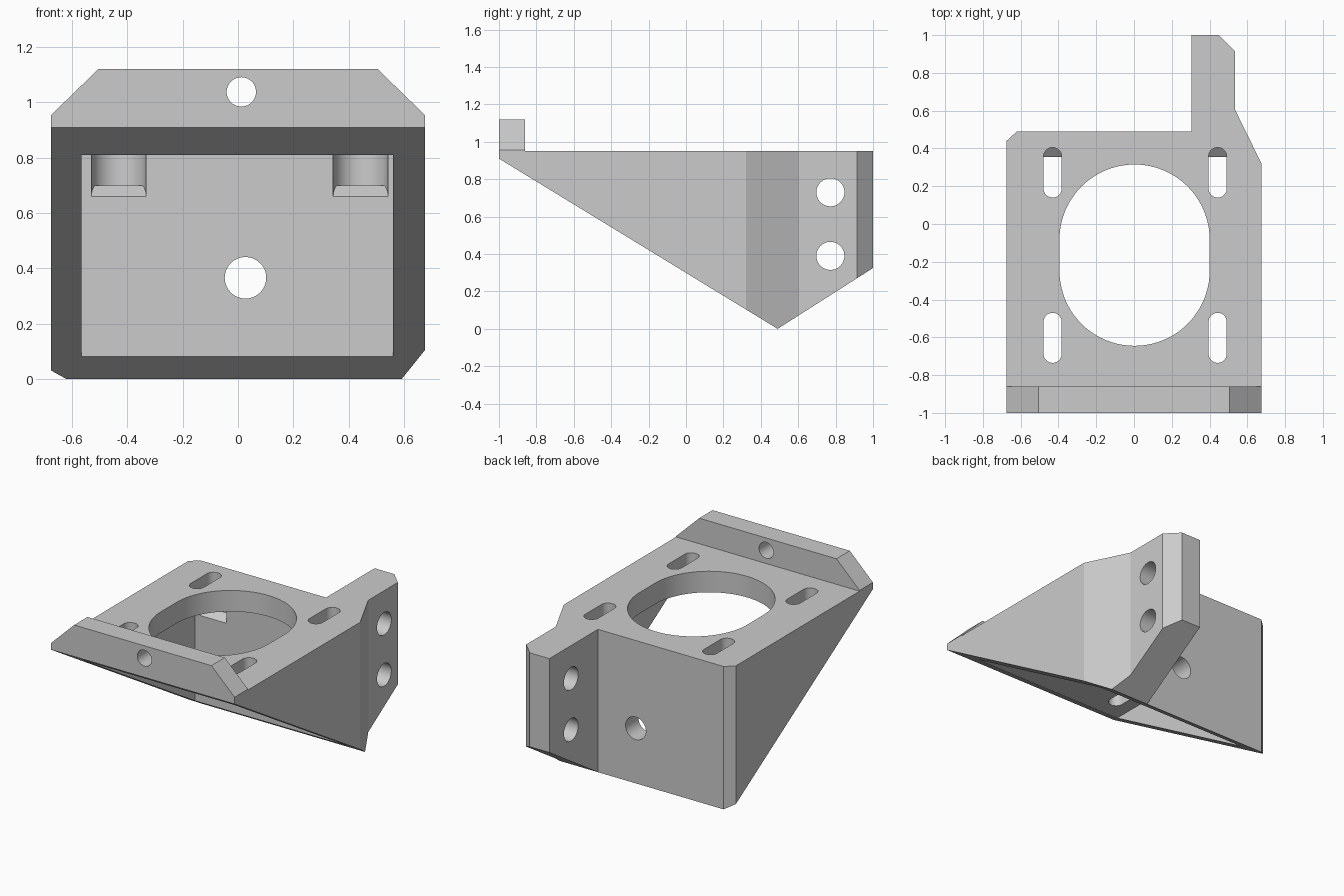
import bpy, bmesh
from math import pi, sin, cos, radians

cube = bpy.data.objects.get("Cube")
if cube:
    bpy.data.objects.remove(cube, do_unlink=True)

grey = bpy.data.materials.new("plain grey")
grey.use_nodes = True
grey.diffuse_color = (0.6, 0.6, 0.6, 1)
grey.node_tree.nodes["Principled BSDF"].inputs["Base Color"].default_value = (0.6, 0.6, 0.6, 1)

PLACE = {
    "x": lambda a, b, t: (t, a, b),
    "y": lambda a, b, t: (a, t, b),
    "z": lambda a, b, t: (a, b, t),
}


def prism(name, outline, axis, start, end):
    """Extrude a 2D outline along one axis."""
    bm = bmesh.new()
    face = bm.faces.new([bm.verts.new(PLACE[axis](a, b, start)) for a, b in outline])
    out = bmesh.ops.extrude_face_region(bm, geom=[face])
    shift = PLACE[axis](0, 0, end - start)
    bmesh.ops.translate(bm, vec=shift, verts=[g for g in out["geom"] if isinstance(g, bmesh.types.BMVert)])
    bmesh.ops.recalc_face_normals(bm, faces=bm.faces)
    mesh = bpy.data.meshes.new(name)
    bm.to_mesh(mesh)
    bm.free()
    mesh.materials.append(grey)
    obj = bpy.data.objects.new(name, mesh)
    bpy.context.collection.objects.link(obj)
    return obj


def rounded(cx, low, high, r, steps=24):
    """Outline of a slot; a circle when low equals high."""
    pts = []
    for centre, turn in ((high, 0), (low, pi)):
        for i in range(steps + 1):
            a = turn + pi * i / steps
            pts.append((cx + r * cos(a), centre + r * sin(a)))
    if low == high:
        pts = pts[:steps] + pts[steps + 1:-1]
    return pts


def combine(target, tool, operation):
    """Apply a boolean and discard the helper."""
    mod = target.modifiers.new("boolean", "BOOLEAN")
    mod.operation = operation
    mod.solver = "EXACT"
    mod.object = tool
    bpy.context.view_layer.objects.active = target
    bpy.ops.object.modifier_apply(modifier=mod.name)
    bpy.data.objects.remove(tool, do_unlink=True)


def cut(outline, axis, start, end):
    combine(bracket, prism("cutter", outline, axis, start, end), "DIFFERENCE")


# Body: plan outline with the rear arm, trimmed by the side profile
plan = [(-0.675, -1), (0.675, -1), (0.675, 0.32), (0.535, 0.605), (0.535, 0.915),
        (0.45, 1), (0.305, 1), (0.305, 0.49), (-0.62, 0.49), (-0.675, 0.44)]
side = [(-1, 0.91), (0.49, 0), (1, 0.325), (1, 0.95), (-1, 0.95)]
bracket = prism("mounting_bracket", plan, "z", -0.1, 1.05)
combine(bracket, prism("side_profile", side, "x", -1, 1), "INTERSECT")

# Front lip with clipped corners
lip = [(-0.675, 0.93), (0.675, 0.93), (0.675, 0.955), (0.505, 1.12), (-0.505, 1.12), (-0.675, 0.955)]
combine(bracket, prism("front_lip", lip, "y", -1, -0.86), "UNION")

# Hollow under the top plate
cut([(-0.565, -1.2), (0.56, -1.2), (0.56, 0.355), (-0.565, 0.355)], "z", -0.2, 0.81)

# Large opening in the top plate
cut(rounded(0.003, -0.2475, -0.0825, 0.3975, 40), "z", 0.7, 1.2)

# Adjustment slots, with a screw head pocket behind each rear one
pocket_profile = [(0.2, 0.66), (0.355, 0.66), (0.405, 0.70), (0.6, 0.70), (0.6, 0.82), (0.2, 0.82)]
for x in (-0.431, 0.443):
    cut(rounded(x, -0.687, -0.518, 0.048), "z", 0.7, 1.2)
    cut(rounded(x, 0.188, 0.357, 0.048), "z", 0.75, 1.2)
    pocket = prism("pocket", rounded(x, 0.25, 0.357, 0.099), "z", 0.6, 0.81)
    combine(pocket, prism("pocket_floor", pocket_profile, "x", x - 0.3, x + 0.3), "INTERSECT")
    combine(bracket, pocket, "DIFFERENCE")

# Bolt holes: rear wall, front lip and arm
cut(rounded(0.027, 0.366, 0.366, 0.075), "y", 0.25, 0.6)
cut(rounded(0.012, 1.038, 1.038, 0.053), "y", -1.1, -0.8)
for z in (0.73, 0.39):
    cut(rounded(0.772, z, z, 0.075), "x", 0.2, 0.7)

# Smooth the round walls, keep every edge crisp
bpy.ops.object.select_all(action="DESELECT")
bracket.select_set(True)
bpy.context.view_layer.objects.active = bracket
bpy.ops.object.shade_smooth_by_angle(angle=radians(20))
